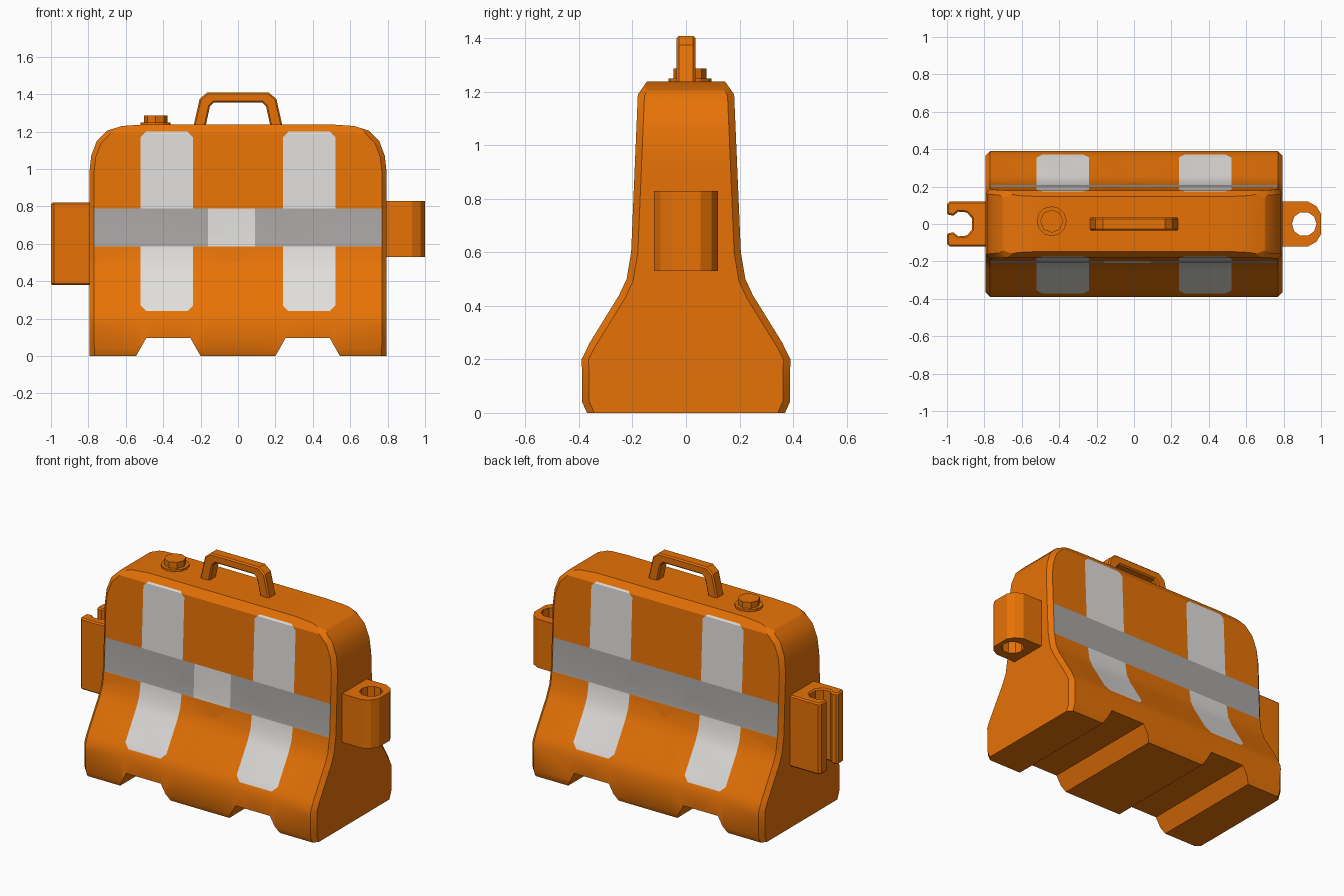
import bpy, bmesh, math
from mathutils import Vector

if "Cube" in bpy.data.objects:
    bpy.data.objects.remove(bpy.data.objects["Cube"])


def material(name, rgb):
    m = bpy.data.materials.new(name)
    m.diffuse_color = (*rgb, 1)
    m.use_nodes = True
    m.node_tree.nodes["Principled BSDF"].inputs["Base Color"].default_value = m.diffuse_color
    return m


ORANGE = material("orange plastic", (0.80, 0.17, 0.002))
WHITE = material("white reflector", (0.74, 0.73, 0.71))
GREY = material("grey reflector", (0.40, 0.385, 0.375))


def prism(name, pts, axis, a, b):
    """Extrude a 2D outline along x (pts = y,z), y (pts = x,z) or z (pts = x,y)."""
    def place(p, t):
        q = list(p)
        q.insert("xyz".index(axis), t)
        return q
    bm = bmesh.new()
    lo = [bm.verts.new(place(p, a)) for p in pts]
    hi = [bm.verts.new(place(p, b)) for p in pts]
    bm.faces.new(lo)
    bm.faces.new(hi)
    n = len(pts)
    for i in range(n):
        j = (i + 1) % n
        bm.faces.new((lo[i], lo[j], hi[j], hi[i]))
    bmesh.ops.recalc_face_normals(bm, faces=bm.faces)
    me = bpy.data.meshes.new(name)
    bm.to_mesh(me)
    bm.free()
    ob = bpy.data.objects.new(name, me)
    bpy.context.collection.objects.link(ob)
    me.materials.append(ORANGE)
    return ob


def boolean(ob, cutter, op):
    m = ob.modifiers.new("bool", 'BOOLEAN')
    m.operation, m.object, m.solver = op, cutter, 'EXACT'
    cutter.hide_render = True


def bevel(ob, width, angle):
    m = ob.modifiers.new("bevel", 'BEVEL')
    m.width, m.segments = width, 1
    m.limit_method, m.angle_limit = 'ANGLE', math.radians(angle)


def bake(ob, *cutters):
    """Apply the modifiers and drop the cutters; returns an editable bmesh."""
    bpy.context.view_layer.update()
    bm = bmesh.new()
    bm.from_object(ob, bpy.context.evaluated_depsgraph_get())
    ob.modifiers.clear()
    for c in cutters:
        bpy.data.objects.remove(c)
    return bm


def finish(ob, bm):
    bm.to_mesh(ob.data)
    bm.free()


def smooth(ob, angle=30):
    bpy.ops.object.select_all(action='DESELECT')
    ob.select_set(True)
    bpy.context.view_layer.objects.active = ob
    bpy.ops.object.shade_smooth_by_angle(angle=math.radians(angle))


def mirror(half):
    """Close a half outline by mirroring its first coordinate."""
    return half + [(-x, z) for x, z in reversed(half)]


# Body: cross-section intersected with the front silhouette, then the floor and notches cut away
section = mirror([(0.36, -0.2), (0.37, 0.0), (0.388, 0.04), (0.39, 0.2), (0.36, 0.262),
                  (0.25, 0.44), (0.222, 0.5), (0.205, 0.6), (0.18, 1.19), (0.145, 1.24)])
front = mirror([(0.79, -0.3), (0.795, 0.2),
                (0.795, 0.98), (0.785, 1.07), (0.755, 1.15), (0.70, 1.205), (0.62, 1.23),
                (0.5, 1.238)])
floor = mirror([(0.2, 0.003), (0.255, 0.1), (0.49, 0.1), (0.545, 0.003), (1.2, 0.003), (1.2, -0.6)])
body = prism("barrier_body", section, 'x', -1.0, 1.0)
outline = prism("silhouette_cutter", front, 'y', -0.6, 0.6)
feet = prism("floor_cutter", [(x, z - 0.003) for x, z in floor], 'y', -0.7, 0.7)
boolean(body, outline, 'INTERSECT')
bevel(body, 0.025, 62)
boolean(body, feet, 'DIFFERENCE')
bm = bake(body, outline, feet)


# Reflective stripes: cut the surface along the stripe outlines, then colour by position
def cut(co, no):
    bmesh.ops.bisect_plane(bm, geom=bm.verts[:] + bm.edges[:] + bm.faces[:],
                           plane_co=co, plane_no=Vector(no).normalized(), dist=1e-5)


CX, HW, CZ, HZ, R = 0.38, 0.14, 0.72, 0.48, 0.03
for z in (0.24, 0.585, 0.79, 1.2):
    cut((0, 0, z), (0, 0, 1))
for x in (-0.77, -0.16, 0.09, 0.77):
    cut((x, 0, 0), (1, 0, 0))
for s in (-1, 1):
    for t in (-1, 1):
        cut((s * CX + t * HW, 0, 0), (1, 0, 0))
        for u in (-1, 1):
            # chamfered stripe corners
            cut((s * CX + t * (HW - R), 0, CZ + u * HZ), (t, 0, u))

for f in bm.faces:
    c = f.calc_center_median()
    f.material_index = 0
    if abs(f.normal.y) < 0.4:
        continue
    dx, dz = abs(abs(c.x) - CX) - HW, abs(c.z - CZ) - HZ
    if dx < 0 and dz < 0 and dx + dz < -R:
        f.material_index = 1
    if 0.585 < c.z < 0.79 and abs(c.x) < 0.77:
        # the front band has a lighter patch in the middle
        f.material_index = 1 if c.y < 0 and -0.16 < c.x < 0.09 else 2
for m in (WHITE, GREY):
    body.data.materials.append(m)
finish(body, bm)
smooth(body)

# Carrying handle
handle = prism("carry_handle", [(0.175, 1.22), (0.15, 1.335), (0.13, 1.355),
                                (-0.13, 1.355), (-0.15, 1.335), (-0.175, 1.22), (-0.24, 1.22),
                                (-0.205, 1.375), (-0.165, 1.408), (0.165, 1.408),
                                (0.205, 1.375), (0.24, 1.22)], 'y', -0.035, 0.035)
bevel(handle, 0.008, 60)
finish(handle, bake(handle))


# Filler cap
def disc(cx, cy, r, n):
    return [(cx + r * math.cos(2 * math.pi * i / n), cy + r * math.sin(2 * math.pi * i / n))
            for i in range(n)]


prism("cap_collar", disc(-0.44, 0.015, 0.08, 12), 'z', 1.21, 1.25)
prism("filler_cap", disc(-0.44, 0.015, 0.062, 8), 'z', 1.24, 1.287)

# Right connector: an eye with a vertical pin hole
eye = prism("connector_eye", [(0.77, -0.12), (0.93, -0.12), (0.975, -0.095), (1.0, -0.055),
                              (1.0, 0.055), (0.975, 0.095), (0.93, 0.12), (0.77, 0.12)],
            'z', 0.53, 0.83)
hole = prism("pin_hole_cutter", disc(0.91, 0, 0.066, 10), 'z', 0.4, 1.0)
boolean(eye, hole, 'DIFFERENCE')
finish(eye, bake(eye, hole))

# Left connector: a socket with an open slot
half = [(-0.77, -0.12), (-0.985, -0.12), (-1.0, -0.105), (-1.0, -0.05), (-0.965, -0.045),
        (-0.94, -0.066), (-0.895, -0.062), (-0.865, -0.03)]
socket = prism("connector_socket", half + [(x, -y) for x, y in reversed(half)], 'z', 0.38, 0.82)
bevel(socket, 0.008, 80)
finish(socket, bake(socket))
